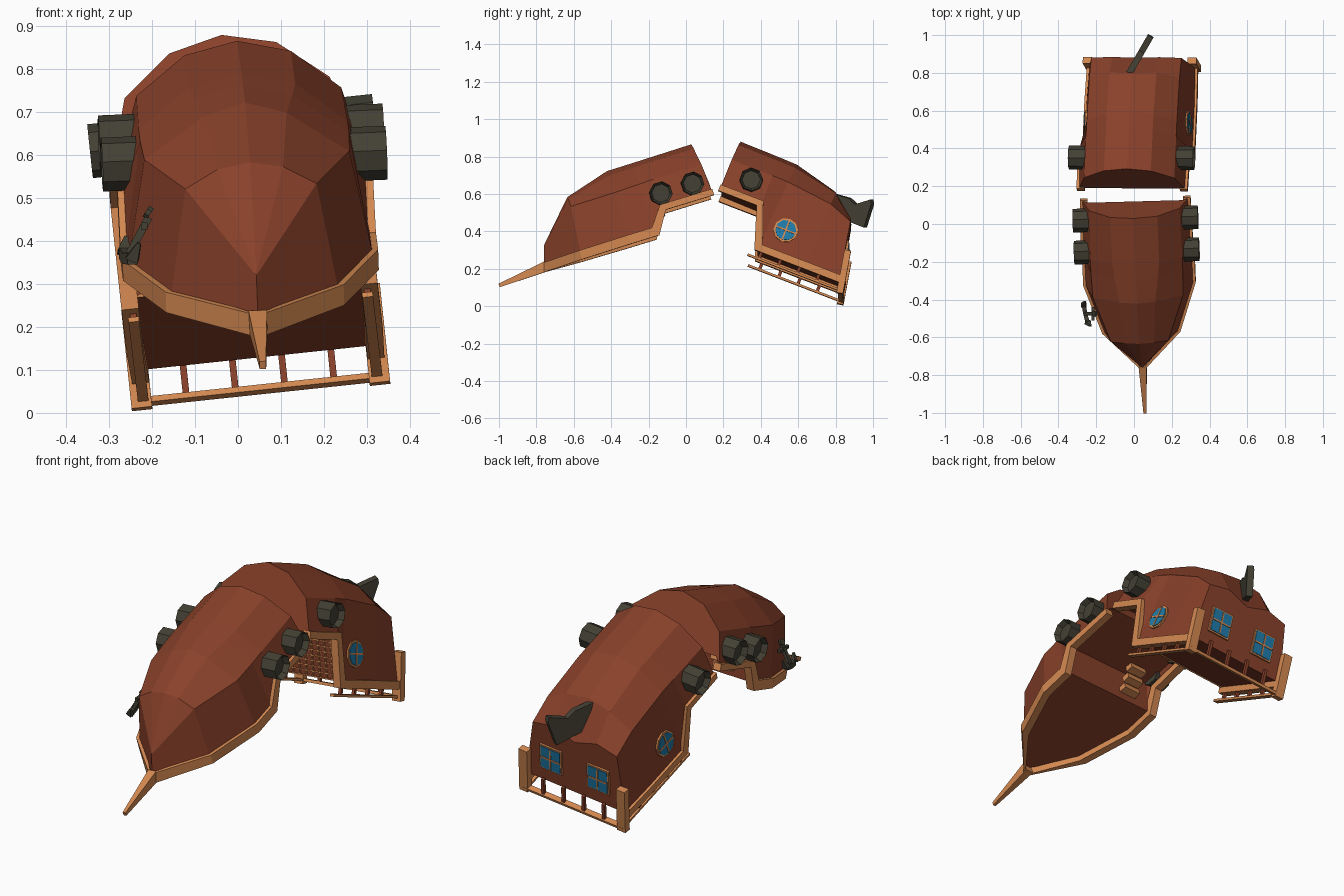
import bpy, bmesh, math
from mathutils import Matrix, Vector

if "Cube" in bpy.data.objects:
    bpy.data.objects.remove(bpy.data.objects["Cube"])


def mat(name, c):
    m = bpy.data.materials.new(name)
    m.diffuse_color = (*c, 1)
    m.use_nodes = True
    m.node_tree.nodes["Principled BSDF"].inputs["Base Color"].default_value = m.diffuse_color
    return m


HULL = mat("red_brown_planks", (0.25, 0.053, 0.023))
WOOD = mat("light_wood", (0.66, 0.25, 0.083))
IRON = mat("dark_iron", (0.056, 0.052, 0.034))
GLASS = mat("blue_glass", (0.014, 0.20, 0.40))


# Each broken half lies upside down in its own tilted frame
def frame(loc, yaw, pitch, roll, narrow):
    r = math.radians
    return (Matrix.Translation(loc) @ Matrix.Rotation(r(yaw), 4, 'Z')
            @ Matrix.Rotation(r(pitch), 4, 'X') @ Matrix.Rotation(r(roll), 4, 'Y')
            @ Matrix.Diagonal((narrow, 1, 1, 1)))


BOW = frame((0.007, 0.137, 0.583), 2.3, 17, -2.5, .955)
STERN = frame((-0.008, 0.18, 0.59), -2.6, -21, -6.5, .96)


def finish(name, bm, m, M):
    bmesh.ops.remove_doubles(bm, verts=bm.verts, dist=1e-5)
    bmesh.ops.recalc_face_normals(bm, faces=bm.faces)
    me = bpy.data.meshes.new(name)
    me.materials.append(m)
    bm.transform(M)
    bm.to_mesh(me)
    bm.free()
    ob = bpy.data.objects.new(name, me)
    bpy.context.collection.objects.link(ob)
    return ob


def basis(origin, n, up):
    n = Vector(n).normalized()
    y = (Vector(up) - n * n.dot(Vector(up))).normalized()
    x = y.cross(n)
    return Matrix.Translation(origin) @ Matrix((x, y, n)).transposed().to_4x4()


def prism(name, pts, depth, m, M, hollow=0.0):
    bm = bmesh.new()
    f = bm.faces.new([bm.verts.new((x, y, 0)) for x, y in pts])
    top = bmesh.ops.extrude_face_region(bm, geom=[f])['geom']
    bmesh.ops.translate(bm, vec=(0, 0, depth),
                        verts=[v for v in top if isinstance(v, bmesh.types.BMVert)])
    if hollow:
        cap = next(g for g in top if isinstance(g, bmesh.types.BMFace))
        bmesh.ops.inset_region(bm, faces=[cap], thickness=hollow)
        bmesh.ops.translate(bm, vec=(0, 0, -depth * 0.3), verts=cap.verts)
    return finish(name, bm, m, M)


def ngon(n, r):
    return [(r * math.cos((i + .5) * math.tau / n), r * math.sin((i + .5) * math.tau / n))
            for i in range(n)]


def rect(w, h):
    return [(-w / 2, -h / 2), (w / 2, -h / 2), (w / 2, h / 2), (-w / 2, h / 2)]


# Several straight bars in one object: (start, end, width, height[, end scale])
def bars(name, items, m, M):
    bm = bmesh.new()
    for p, q, w, h, *k in items:
        p, q = Vector(p), Vector(q)
        d = (q - p).normalized()
        up = Vector((0, 1, 0)) if abs(d.z) > .8 else Vector((0, 0, 1))
        s = d.cross(up).normalized()
        t = s.cross(d)
        k = k[0] if k else 1
        v = [bm.verts.new(c + (s * a * w + t * b * h) * e / 2) for c, e in ((p, 1), (q, k))
             for a, b in ((-1, -1), (1, -1), (1, 1), (-1, 1))]
        for f in ((0, 1, 2, 3), (4, 5, 6, 7), (0, 1, 5, 4), (1, 2, 6, 5), (2, 3, 7, 6), (3, 0, 4, 7)):
            bm.faces.new([v[i] for i in f])
    return finish(name, bm, m, M)


# Hull half: loft of half rings (keel to rail to deck), mirrored; the deck closes the underside
def hull(name, rings, M, cap_end):
    bm = bmesh.new()
    loops = []
    for r in rings:
        full = [(-x, a, w) for x, a, w in r[:0:-1]] + list(r)
        loops.append([bm.verts.new(p) for p in full])
    n = len(loops[0])
    for A, B in zip(loops, loops[1:]):
        for j in range(n):
            k = (j + 1) % n
            bm.faces.new((A[j], A[k], B[k], B[j]))
    bm.faces.new(loops[0])
    if cap_end:
        bm.faces.new(loops[-1])
    bmesh.ops.dissolve_degenerate(bm, edges=bm.edges, dist=1e-5)
    return finish(name, bm, HULL, M)


# Rail following the deck edge: stations (x, a_low, w_low, a_high, w_high)
def rail(name, st, M):
    for s, side in ((1, "right"), (-1, "left")):
        bm = bmesh.new()
        loops = []
        for x, al, wl, ah, wh in st:
            o, i = s * (x + .012), s * max(x - .03, 0)
            loops.append([bm.verts.new(p) for p in
                          ((i, al, wl), (o, al, wl), (o, ah, wh), (i, ah, wh))])
        for A, B in zip(loops, loops[1:]):
            for j in range(4):
                bm.faces.new((A[j], A[j - 1], B[j - 1], B[j]))
        bm.faces.new(loops[0])
        bm.faces.new(loops[-1])
        finish(f"{name}_{side}", bm, WOOD, M)


def cannon(name, a, w, M):
    for s, side in ((1, "right"), (-1, "left")):
        prism(f"{name}_{side}", ngon(8, .063), .095, IRON,
              M @ basis((s * .252, a, w), (s, 0, 0), (0, 0, 1)), .014)


def window(name, outer, glass, span, M):
    prism(name + "_frame", outer, .010, WOOD, M)
    prism(name + "_glass", glass, .013, GLASS, M)
    bars(name + "_bars", [((-span, 0, .012), (span, 0, .012), .008, .008),
                          ((0, -span, .012), (0, span, .012), .008, .008)], WOOD, M)


# Bow half
hull("bow_hull", [
    [(0, -.02, .302), (.13, -.02, .272), (.25, -.01, .175), (.295, 0, .02), (.265, 0, .06)],
    [(0, -.28, .299), (.13, -.28, .272), (.255, -.28, .175), (.30, -.28, .02), (.265, -.31, .06)],
    [(0, -.36, .298), (.12, -.36, .27), (.255, -.36, .172), (.30, -.36, -.09), (.27, -.35, -.09)],
    [(0, -.494, .297), (.10, -.494, .268), (.25, -.494, .168), (.30, -.5, -.09), (.27, -.5, -.09)],
    [(0, -.738, .226), (.08, -.738, .212), (.16, -.74, .168), (.205, -.765, -.09),
     (.18, -.765, -.09)],
    [(0, -.93, .02), (0, -.932, .015), (0, -.935, .01), (0, -.967, -.09), (0, -.966, -.09)]],
    BOW, False)
rail("bow_rail", [(.295, .005, -.002, .005, .033), (.30, -.265, -.002, -.288, .033),
                  (.30, -.338, -.122, -.365, -.072), (.30, -.5, -.122, -.5, -.072),
                  (.205, -.768, -.122, -.768, -.072), (0, -.985, -.122, -.972, -.072)], BOW)
bars("bowsprit", [((0, -.955, -.095), (0, -1.225, -.119), .045, .055, .35)], WOOD, BOW)
cannon("bow_cannon_front", -.265, .09, BOW)
cannon("bow_cannon_back", -.088, .09, BOW)
bars("bow_steps", [((-.18, -.318 + .035 * i, -.045 + .04 * i),
                    (-.08, -.318 + .035 * i, -.045 + .04 * i), .04, .03)
                   for i in range(3)], WOOD, BOW)

# Stern half
hull("stern_hull", [
    [(0, 0, .312), (.13, 0, .28), (.25, 0, .18), (.295, 0, .02), (.265, 0, .025)],
    [(0, .235, .308), (.13, .235, .278), (.25, .235, .18), (.30, .235, .02), (.265, .235, .02)],
    [(0, .326, .305), (.13, .326, .275), (.25, .326, .178), (.30, .305, -.2), (.265, .305, -.2)],
    [(0, .567, .244), (.13, .58, .225), (.25, .58, .15), (.30, .58, -.2), (.265, .58, -.2)],
    [(0, .718, .085), (.13, .706, .125), (.25, .712, .10), (.295, .77, -.2), (.265, .77, -.2)]],
    STERN, True)
rail("stern_rail", [(.295, -.005, -.005, -.005, .03), (.30, .215, -.005, .24, .03),
                    (.30, .29, -.232, .322, -.192), (.30, .58, -.232, .58, -.192),
                    (.295, .785, -.232, .78, -.192)], STERN)
cannon("stern_cannon", .139, .112, STERN)

# Lattice on the cabin front
lattice = [((-.26 + .04 * i, .226, .0), (-.26 + .04 * i, .297, -.2), .006, .006) for i in range(14)]
lattice += [((-.27, .226 + .0089 * i, -.025 * i), (.27, .226 + .0089 * i, -.025 * i), .006, .006)
            for i in range(9)]
bars("cabin_lattice", lattice, WOOD, STERN)
bars("cabin_front_wall", [((-.27, .27, -.1), (.27, .27, -.1), .006, .20)], HULL,
     STERN @ Matrix.Translation((0, .27, -.1)) @ Matrix.Rotation(.34, 4, 'X')
     @ Matrix.Translation((0, -.27, .1)))

# Balustrade and corner posts round the raised stern deck
hand = [((s * .285, .265, -.268), (s * .285, .80, -.268), .026, .012) for s in (-1, 1)]
hand += [((-.30, .80, -.268), (.30, .80, -.268), .028, .014)]
bars("hand_rails", hand, WOOD, STERN)
posts = [((s * .285, a, -.195), (s * .285, a, -.265), .016, .016)
         for s in (-1, 1) for a in (.33, .44, .55, .66)]
posts += [((x, .785, -.18), (x, .80, -.265), .016, .016) for x in (-.18, -.06, .06, .18)]
bars("balusters", posts, HULL, STERN)
bars("corner_posts", [((s * .29, .757, -.055), (s * .29, .80, -.285), .05, .035)
                      for s in (-1, 1)], WOOD, STERN)

# Windows: round on the sides, square on the transom
for s, side in ((1, "right"), (-1, "left")):
    M = STERN @ basis((s * .281, .408, -.073), (s * .99, 0, .13), (0, 0, 1))
    window("round_window_" + side, ngon(10, .066), ngon(10, .056), .055, M)
    M = STERN @ basis((s * .14, .744, -.065), (0, .982, .19), (0, 0, 1))
    window("square_window_" + side, rect(.13, .135), rect(.114, .119), .057, M)

# Rudder, knocked askew
prism("rudder", [(0, .60), (.09, .578), (.13, .545), (.225, .57), (.23, .545), (.185, .42),
                 (.10, .45), (.03, .47)], .034, IRON,
      basis((-.04, .807, 0), (.866, -.5, 0), (0, 0, 1)))

# Anchor hanging on the left of the bow
c, t = Vector((-.258, -.475, .36)), Vector((-.208, -.475, .455))
bars("anchor", [
    (c, t, .018, .018),
    (t - Vector((.01, .035, .02)), t - Vector((.01, -.035, .02)), .016, .016),
    (c, c + Vector((-.008, .045, .012)), .022, .026), (c, c + Vector((.012, -.045, -.002)), .022, .026),
    (c + Vector((-.008, .045, .012)), c + Vector((-.002, .065, .05)), .03, .026, .3),
    (c + Vector((.012, -.045, -.002)), c + Vector((.028, -.065, .035)), .03, .026, .3)],
    IRON, Matrix())
prism("anchor_ring", ngon(8, .016), .012, IRON, basis(t + Vector((.004, 0, .008)), (-.6, 0, .4), (0, 1, 0)))
